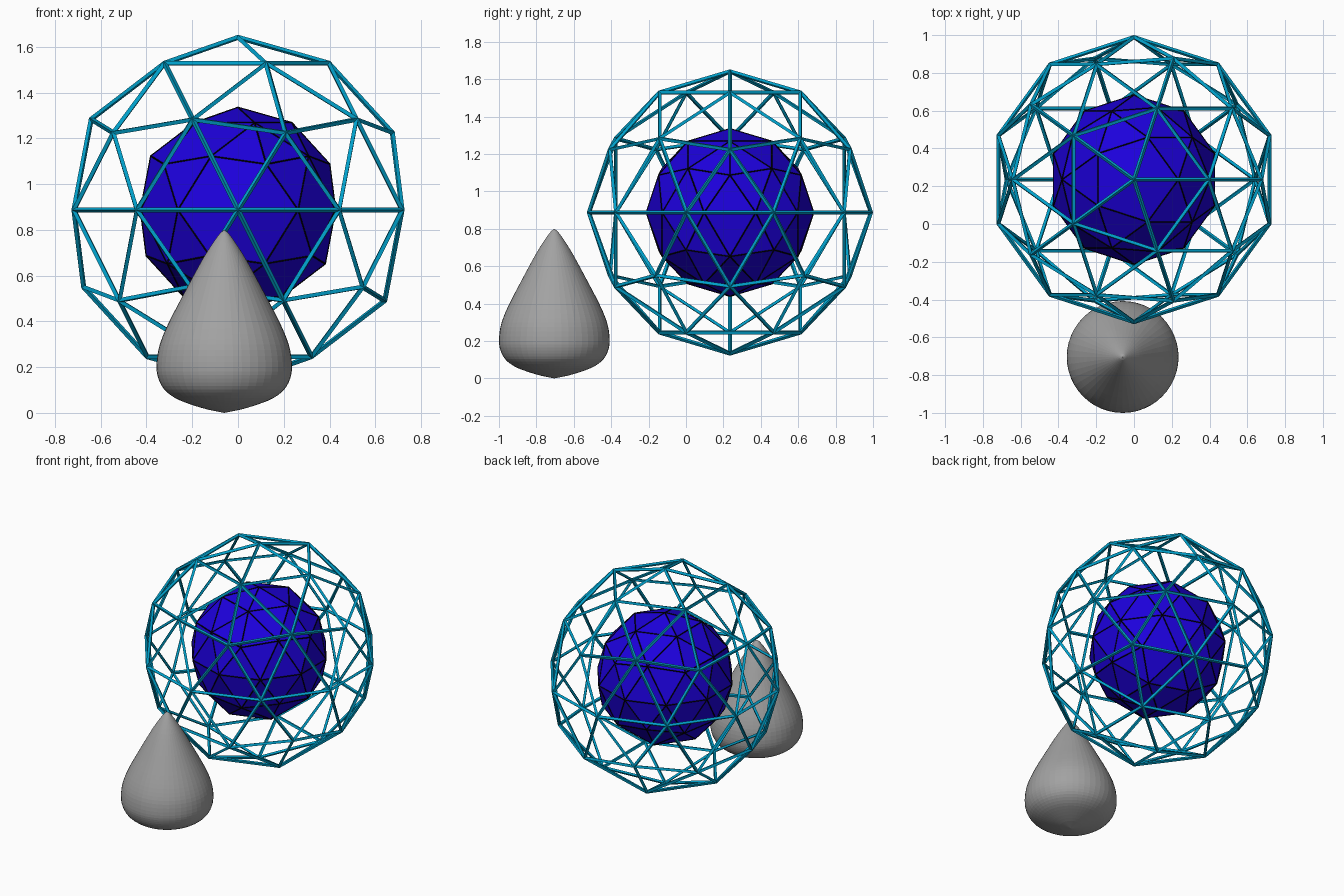
import bpy, math
from math import cos, sin, pi

if "Cube" in bpy.data.objects:
    bpy.data.objects.remove(bpy.data.objects["Cube"])


def material(name, rgb):
    m = bpy.data.materials.new(name)
    m.diffuse_color = (*rgb, 1.0)
    m.use_nodes = True
    m.node_tree.nodes["Principled BSDF"].inputs["Base Color"].default_value = m.diffuse_color
    return m


BLUE = material("deep blue", (0.012, 0.0, 0.72))
BLACK = material("black", (0.0, 0.0, 0.0))
TEAL = material("teal", (0.0, 0.35, 0.59))
GREY = material("grey", (0.36, 0.36, 0.36))

CENTRE = (0.0, 0.235, 0.887)


def faceted_ball(name, radius, mats):
    bpy.ops.mesh.primitive_ico_sphere_add(subdivisions=2, radius=radius,
                                          location=CENTRE)
    ob = bpy.context.object
    ob.name = name
    for m in mats:
        ob.data.materials.append(m)
    return ob


def add_wire(ob, thickness, keep_faces):
    w = ob.modifiers.new("struts", 'WIREFRAME')
    w.thickness = thickness
    w.offset = 0.0
    w.use_even_offset = True
    w.use_replace = not keep_faces
    w.material_offset = 1 if keep_faces else 0


# Inner solid ball with thin black seams along its edges
core = faceted_ball("inner_ball", 0.448, [BLUE, BLACK])
add_wire(core, 0.007, True)

# Outer open cage of struts
cage = faceted_ball("outer_cage", 0.754, [TEAL])
add_wire(cage, 0.023, False)

# Teardrop standing in front: lathe of a smoothed (radius, height) profile
POINTS = [(0, 0), (.07, .014), (.15, .038), (.215, .065), (.263, .103),
          (.288, .15), (.296, .2), (.288, .275), (.265, .345), (.23, .42),
          (.188, .5), (.14, .59), (.09, .68), (.045, .75), (.016, .788), (0, .8)]


def spline(a, b, c, d, t):
    return 0.5 * (2 * b + (c - a) * t + (2 * a - 5 * b + 4 * c - d) * t * t
                  + (3 * b - a - 3 * c + d) * t ** 3)


profile = []
for n in range(1, len(POINTS) - 2):
    quad = list(zip(*POINTS[n - 1:n + 3]))
    profile += [tuple(spline(*axis, t / 3) for axis in quad) for t in range(3)]
profile.append(POINTS[-2])

SEG = 48
verts = [(r * cos(2 * pi * i / SEG), r * sin(2 * pi * i / SEG), z)
         for r, z in profile for i in range(SEG)]
bottom, top = len(verts), len(verts) + 1
verts += [(0, 0, 0), (0, 0, 0.8)]
faces = []
last = (len(profile) - 1) * SEG
for i in range(SEG):
    j = (i + 1) % SEG
    faces.append((bottom, j, i))
    faces.append((top, last + i, last + j))
    for k in range(len(profile) - 1):
        a, b = k * SEG, (k + 1) * SEG
        faces.append((a + i, a + j, b + j, b + i))
mesh = bpy.data.meshes.new("teardrop")
mesh.from_pydata(verts, [], faces)
mesh.materials.append(GREY)
drop = bpy.data.objects.new("teardrop", mesh)
drop.location = (-0.06, -0.704, 0)
bpy.context.collection.objects.link(drop)
